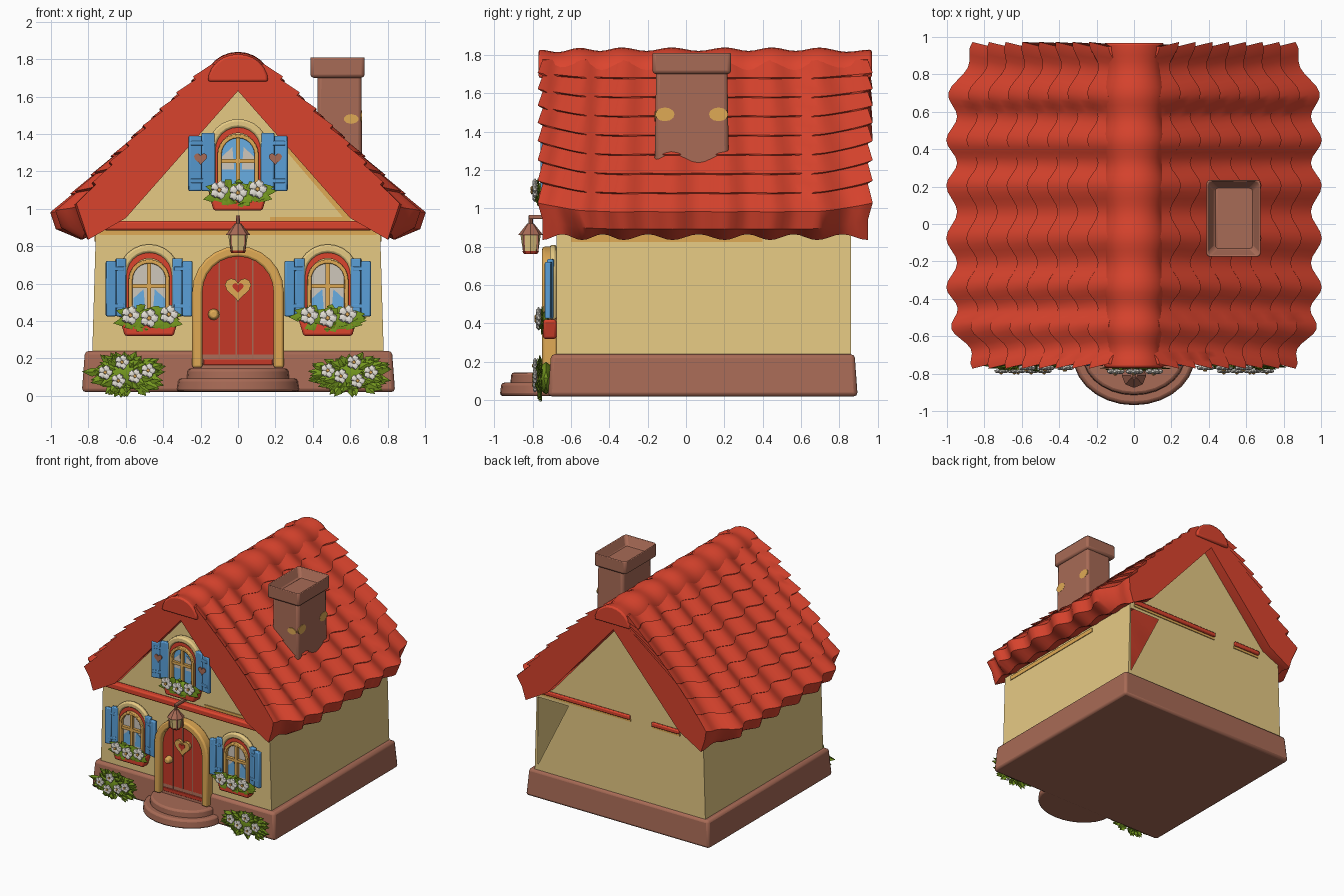
import bpy, bmesh, random
from math import cos, sin, pi
from mathutils import Matrix, Vector

random.seed(4)
if "Cube" in bpy.data.objects:
    bpy.data.objects.remove(bpy.data.objects["Cube"], do_unlink=True)
made = []


def paint(name, *rgb):
    m = bpy.data.materials.new(name)
    m.use_nodes = True
    m.diffuse_color = (*rgb, 1)
    m.node_tree.nodes["Principled BSDF"].inputs["Base Color"].default_value = (*rgb, 1)
    return m


ROOF = paint("roof_red", .71, .058, .027)
DOOR = paint("door_red", .56, .04, .02)
PLASTER = paint("cream_plaster", .79, .59, .23)
STONE = paint("brown_stone", .39, .145, .092)
BLUE = paint("shutter_blue", .1, .34, .67)
LEAF = paint("leaf_green", .18, .32, .014)
WHITE = paint("petal_white", .9, .86, .78)
WOOD = paint("honey_wood", .74, .4, .09)
SKY = paint("glass_blue", .14, .42, .76)
GREY = paint("curtain_grey", .62, .57, .5)


def finish(name, bm, *mats, bevel=0):
    bmesh.ops.recalc_face_normals(bm, faces=bm.faces)
    me = bpy.data.meshes.new(name)
    bm.to_mesh(me)
    bm.free()
    for m in mats:
        me.materials.append(m)
    ob = bpy.data.objects.new(name, me)
    bpy.context.collection.objects.link(ob)
    if bevel:
        mod = ob.modifiers.new("soft_edges", "BEVEL")
        mod.width, mod.segments = bevel, 2
    made.append(ob)
    return ob


def loft(name, rings, mat, bevel=0):
    """Closed rings joined in order, with both ends capped."""
    bm = bmesh.new()
    rows = [[bm.verts.new(p) for p in r] for r in rings]
    n = len(rows[0])
    for a, b in zip(rows, rows[1:]):
        for i in range(n):
            bm.faces.new((a[i], a[(i + 1) % n], b[(i + 1) % n], b[i]))
    bm.faces.new(rows[0])
    bm.faces.new(rows[-1][::-1])
    return finish(name, bm, mat, bevel=bevel)


def prism(name, pts, y0, y1, mat, bevel=0):
    return loft(name, [[(x, y, z) for x, z in pts] for y in (y0, y1)], mat, bevel)


def box(name, lo, hi, mat, bevel=0, turn=0, top=1):
    lo, hi = Vector(lo), Vector(hi)
    bm = bmesh.new()
    bmesh.ops.create_cube(bm, size=1, matrix=Matrix.Diagonal((*(hi - lo), 1)))
    for v in bm.verts:
        if v.co.z > 0:
            v.co.x *= top
            v.co.y *= top
    bmesh.ops.transform(bm, verts=bm.verts, matrix=Matrix.Translation((lo + hi) / 2) @ Matrix.Rotation(turn, 4, "Z"))
    return finish(name, bm, mat, bevel=bevel)


def drum(name, loc, r1, r2, h, mat, n=8, squash=1, axis=None, bevel=0):
    bm = bmesh.new()
    m = Matrix.Translation(loc)
    if axis:
        m = m @ Matrix.Rotation(pi / 2, 4, axis)
    bmesh.ops.create_cone(bm, cap_ends=True, segments=n, radius1=r1, radius2=r2, depth=h,
                          matrix=m @ Matrix.Diagonal((1, squash, 1, 1)))
    return finish(name, bm, mat, bevel=bevel)


def arch(x, w, z0, z1, n=12):
    curve = [(x + w * cos(pi * i / n), z1 - w + w * sin(pi * i / n)) for i in range(n + 1)]
    return [(x + w, z0)] + curve + [(x - w, z0)]


def arch_band(name, x, w, t, z0, z1, y0, y1, mat, bevel=0):
    pts = arch(x, w, z0, z1) + arch(x, w - t, z0, z1 - t)[::-1]
    return prism(name, pts, y0, y1, mat, bevel)


def heart(name, x, z, size, y0, y1, mat):
    pts = []
    for i in range(20):
        a = 2 * pi * i / 20
        pts.append((x + size * sin(a) ** 3,
                    z + size * (13 * cos(a) - 5 * cos(2 * a) - 2 * cos(3 * a) - cos(4 * a)) / 16))
    return prism(name, pts, y0, y1, mat)


def plants(name, x, y, z, rx, rz, depth, leaves, blooms, r):
    # Leaves: folded diamonds fanning out of a soft mound
    bm = bmesh.new()
    bmesh.ops.create_icosphere(bm, subdivisions=2, radius=1, matrix=Matrix.Translation((x, y, z))
                               @ Matrix.Diagonal((rx * .72, depth * .6, rz * .65, 1)))
    for i in range(leaves):
        a = random.uniform(0, 2 * pi)
        k = random.uniform(.3, .7)
        out = Vector((rx * cos(a), 0, rz * sin(a)))
        front = Vector((0, -depth, 0))
        base = Vector((x, y, z)) + out * k * .8 + front * (1 - k)
        tip = Vector((x, y, z)) + out * (k + .3) + front * random.uniform(.5, 1.1) * (1.25 - k)
        side = (tip - base).cross(Vector((0, 1, 0))).normalized() * .024
        mid = base.lerp(tip, .45)
        b, t, c, p, q = [bm.verts.new(v) for v in (base, tip, mid + front * .15, mid + side, mid - side)]
        for f in ((b, p, c), (p, t, c), (b, c, q), (c, t, q)):
            bm.faces.new(f)
    finish(name + "_leaves", bm, LEAF)
    # Blooms: five round petals and a honey centre
    bm = bmesh.new()
    for dx, dz in blooms:
        c = Vector((x + dx, y - depth * .95, z + dz))
        for k in range(6):
            a = 2 * pi * k / 5
            off = Vector((cos(a), 0, sin(a))) * r * .55 if k < 5 else Vector((0, -r * .3, 0))
            old = set(bm.faces)
            bmesh.ops.create_icosphere(bm, subdivisions=1, radius=r * (.52 if k < 5 else .26),
                                       matrix=Matrix.Translation(c + off) @ Matrix.Diagonal((1, .6, 1, 1)))
            for f in set(bm.faces) - old:
                f.material_index = k // 5
    finish(name + "_blooms", bm, WHITE, WOOD)


# Stone base and rounded steps
box("stone_base", (-.835, -.72, .02), (.84, .895, .24), STONE, .02, top=.98)
drum("lower_step", (0, -.70, .057), .33, .32, .07, STONE, 28, .82, bevel=.015)
drum("upper_step", (0, -.70, .095), .28, .27, .1, STONE, 28, .78, bevel=.015)

# Plaster shell; the back wall has an open corner
FRONT, BACK = -.675, .86
right = [(.78, .2), (.76, .88), (.58, 1.0)]
gable = right + [(0, 1.66)] + [(-x, z) for x, z in right[::-1]]
notch = [(.75, .28), (.47, .84), (.75, .84)]
bm = bmesh.new()
panels = [[(x, FRONT, z) for x, z in gable],
          [(x, BACK, z) for x, z in [right[0]] + notch + gable[1:]],
          [(x, BACK, z) for x, z in (right[0], right[1], notch[2], notch[0])]]
for s in (-1, 1):
    panels.append([(s * x, y, z) for (x, z), y in
                   zip((right[0], right[1], right[1], right[0]), (FRONT, FRONT, BACK, BACK))])
for p in panels:
    bm.faces.new([bm.verts.new(v) for v in p])
bmesh.ops.remove_doubles(bm, verts=bm.verts, dist=.0001)
finish("plaster_walls", bm, PLASTER)

# Wavy tiled roof and ridge: sections lofted from front to back, corners drawn in and drooping
ROWS, STEPS = 8, 8
crests = (-.78, -.57, -.35, -.09, .19, .43, .68, .95)
rings, ridge = [], []
for a, b in zip(crests, crests[1:]):
    for j in range(STEPS + (b == crests[-1])):
        wave = cos(2 * pi * j / STEPS)
        y = (a + (b - a) * j / STEPS - .085) * .98 + .1
        edge = min(1, max(0, abs(y - .1) - .48) / .37) ** 2
        width = .86 - .15 * edge
        top = [(0, y, 1.78)]
        for row in range(ROWS):
            for f in (0, .5, 1):
                t = (row + f) / ROWS
                x = .1 + width * t + .016 * wave
                lift = .012 + (.009 + .012 * edge) * f + .019 * wave
                top.append((x + .7 * lift, y + .03 * f * (y - .1),
                            1.86 - .93 * x + .72 * lift - .1 * edge * t ** 3))
        x, v, z = top[-1]
        under = [(x - .03, y, z - .09), (.84 - .04 * edge, y, .85 - .015 * wave), (.6, y, .95), (0, y, 1.63)]
        half = top + under
        rings.append(half + [(-x, v, z) for x, v, z in half[-2:0:-1]])
        g = 1 + .06 * wave - .08 * edge
        ridge.append([(.165 * g * cos(pi * k / 12), .1 + (y - .1) * 1.025, 1.68 + .15 * g * sin(pi * k / 12))
                      for k in range(13)])
loft("tiled_roof", rings, ROOF)
loft("ridge_tiles", ridge, ROOF, .012)

# Chimney with hollow cap and bare patches
box("chimney_shaft", (.42, -.165, 1.14), (.665, .225, 1.74), STONE, .02, top=.95)
bm = bmesh.new()
bmesh.ops.create_cube(bm, size=1, matrix=Matrix.Translation((.532, .03, 1.76)) @ Matrix.Diagonal((.29, .41, .12, 1)))
lid = max(bm.faces, key=lambda f: f.calc_center_median().z)
bmesh.ops.inset_region(bm, faces=[lid], thickness=.065)
bmesh.ops.translate(bm, verts=lid.verts, vec=(0, 0, -.09))
finish("chimney_cap", bm, STONE, bevel=.018)
drum("front_patch", (.605, -.161, 1.48), .04, .04, .008, WOOD, 10, .65, "X")
for y in (-.11, .17):
    drum("side_patch", (.659, y, 1.49), .036, .036, .008, WOOD, 12, 1.4, "Y")

# Beams and painted edges under the roof
box("front_beam", (-.72, -.73, .885), (.72, FRONT, .935), ROOF, .012)
box("front_beam_trim", (-.74, -.682, .86), (.74, FRONT, .885), WOOD)
box("gable_floor_trim", (.17, -.682, .935), (.6, FRONT, .955), WOOD)
prism("gable_slope_trim", [(.6, .95), (.24, 1.358), (.215, 1.358), (.565, .95)], -.682, FRONT, WOOD)
for x0, x1 in ((-.1, .72), (-.55, -.3)):
    box("back_beam", (x0, BACK, .885), (x1, .885, .92), ROOF, .008)
    box("back_beam_trim", (x0, BACK, .865), (x1, .867, .885), WOOD)
for s in (-1, 1):
    box("eave_trim", (s * .764 - .004, -.6, .825), (s * .764 + .004, .4, .86), WOOD)

# Door with frame, plank grooves, heart and knob
prism("door", arch(0, .195, .15, .77), -.705, -.67, DOOR)
arch_band("door_frame", 0, .245, .055, .15, .8, -.75, -.67, WOOD, .012)
for x in (-.1, -.01, .08):
    box("plank_groove", (x - .004, -.708, .17), (x + .004, -.704, .73), STONE)
box("door_rail", (-.185, -.715, .165), (.185, -.7, .195), DOOR, .004)
heart("door_heart", 0, .575, .07, -.73, -.7, WOOD)
heart("door_heart_opening", 0, .58, .03, -.735, -.728, DOOR)
drum("door_knob", (-.13, -.725, .435), .032, .022, .05, WOOD, 12, 1, "X", .008)

# Hanging lantern
drum("lantern_roof", (0, -.81, .89), .066, .018, .06, STONE, 8)
drum("lantern_body", (0, -.81, .82), .04, .053, .09, PLASTER, 8)
drum("lantern_foot", (0, -.81, .77), .035, .044, .015, ROOF, 8)
drum("lantern_loop", (0, -.81, .935), .012, .012, .05, STONE, 8)
box("lantern_bracket", (-.012, -.82, .945), (.012, FRONT, .965), STONE, .004)
for s in (-1, 1):
    for y in (-.845, -.775):
        box("lantern_bar", (s * .036 - .005, y - .005, .775), (s * .036 + .005, y + .005, .865), STONE)

# Arched windows with shutters and flower boxes
for label, x, dz, y, board in (("right", -.475, 0, 0, .053), ("left", .48, 0, 0, .053), ("upper", 0, .67, -.02, .07)):
    name = label + "_window"
    arch_band(name + "_surround", x, .165, .045, .42 + dz, .81 + dz, y - .71, FRONT, PLASTER, .012)
    arch_band(name + "_brick_arch", x, .125, .03, .42 + dz, .765 + dz, y - .70, FRONT, ROOF)
    arch_band(name + "_frame", x, .11, .022, .42 + dz, .73 + dz, y - .72, FRONT, WOOD, .005)
    prism(name + "_glass", arch(x, .1, .42 + dz, .72 + dz), y - .69, FRONT + .01, SKY if dz else GREY)
    for s in (-1, 1):
        pane = [(x + s * a, b + dz) for a, b in ((.02, .45), (.085, .45), (.085, .52), (.03, .57))]
        if dz:
            pane = [(a, b + .09) for a, b in pane]
        prism(name + "_pane_patch", pane, y - .694, y - .689, GREY if dz else SKY)
        for k in (0, 1):
            cx = x + s * (.125 + board * (k + .5))
            cy = y - .705 - .012 * k
            box(name + "_shutter_board", (cx - board / 2, cy - .016, .425 + dz),
                (cx + board / 2, cy + .016, .735 - .015 * k + dz), BLUE, .007, -s * .2)
        for z in (.48, .68):
            box(name + "_hinge_batten", (x + s * (.125 + board) - board * .85, y - .728, z + dz - .012),
                (x + s * (.125 + board) + board * .85, y - .715, z + dz + .012), BLUE, .004, -s * .2)
        if dz:
            heart("shutter_heart", x + s * .2, .6 + dz, .035, y - .738, y - .73, STONE)
    box(name + "_mullion", (x - .011, y - .715, .42 + dz), (x + .011, y - .69, .72 + dz), WOOD)
    box(name + "_crossbar", (x - .1, y - .715, .575 + dz), (x + .1, y - .69, .597 + dz), WOOD)
    bed = [(x + a, b + dz) for a, b in ((-.16, .42), (-.13, .32), (.13, .32), (.16, .42))]
    prism(name + "_flower_box", bed, y - .745, FRONT, ROOF, .012)
    plants(name, x, y - .73, .415 + dz, .215, .08, .04, 38, ((-.1, .015), (0, .0), (.105, .02)), .05)

# Flowering bushes beside the steps
for label, s in (("right", -1), ("left", 1)):
    plants(label + "_bush", s * .6, -.73, .115, .24, .13, .06, 85,
           [(-s * a, b) for a, b in ((-.11, .01), (-.02, .065), (.05, -.01), (.12, .02), (-.04, -.035))], .039)

# Smooth shading with crisp edges
bpy.ops.object.select_all(action="DESELECT")
for ob in made:
    ob.select_set(True)
bpy.context.view_layer.objects.active = made[0]
bpy.ops.object.shade_smooth_by_angle(angle=.6)
